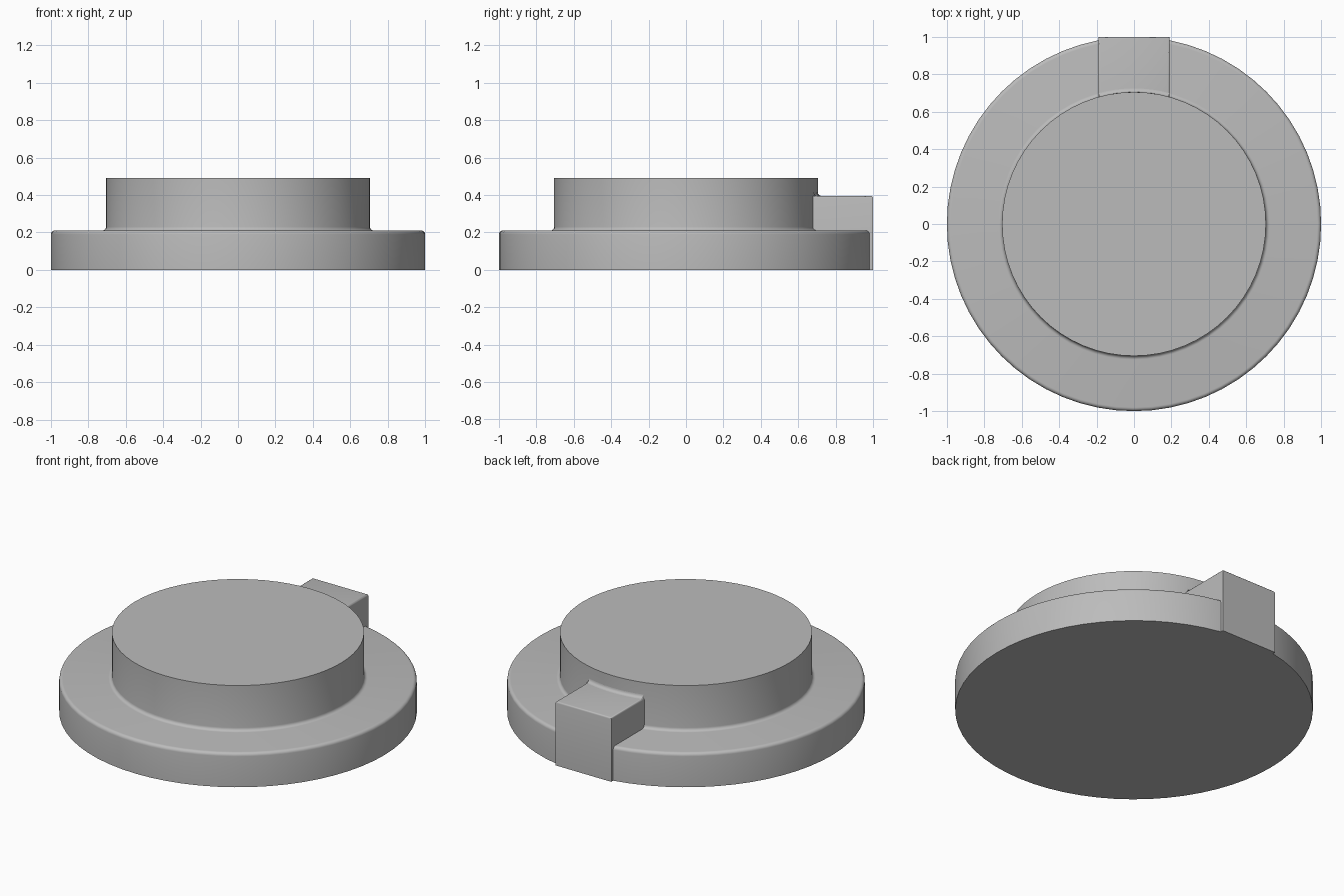
import bpy, bmesh, math

cube = bpy.data.objects.get("Cube")
if cube:
    bpy.data.objects.remove(cube, do_unlink=True)

BASE_R, BASE_H = 1.0, 0.21
HUB_R, HUB_H = 0.705, 0.49
KEY_HALF, KEY_H = 0.19, 0.395
FILLET = 0.02

grey = bpy.data.materials.new("plain grey")
grey.use_nodes = True
colour = (0.5, 0.5, 0.5, 1)
grey.diffuse_color = colour
grey.node_tree.nodes["Principled BSDF"].inputs["Base Color"].default_value = colour


def arc(cx, cz, r, start, end, steps=5):
    return [(cx + r * math.cos(math.radians(start + (end - start) * i / steps)),
             cz + r * math.sin(math.radians(start + (end - start) * i / steps)))
            for i in range(steps + 1)]


def finish(bm, name):
    bmesh.ops.remove_doubles(bm, verts=bm.verts, dist=1e-5)
    bmesh.ops.recalc_face_normals(bm, faces=bm.faces)
    mesh = bpy.data.meshes.new(name)
    bm.to_mesh(mesh)
    bm.free()
    obj = bpy.data.objects.new(name, mesh)
    bpy.context.collection.objects.link(obj)
    mesh.materials.append(grey)
    bpy.ops.object.select_all(action='DESELECT')
    obj.select_set(True)
    bpy.context.view_layer.objects.active = obj
    bpy.ops.object.shade_smooth_by_angle(angle=math.radians(35))
    return obj


def lathe(name, profile, steps, start=0.0, sweep=math.tau, closed=False):
    bm = bmesh.new()
    verts = [bm.verts.new((r * math.cos(start), r * math.sin(start), z)) for r, z in profile]
    edges = [bm.edges.new(pair) for pair in zip(verts, verts[1:])]
    if closed:
        edges.append(bm.edges.new((verts[-1], verts[0])))
    bmesh.ops.spin(bm, geom=verts + edges, cent=(0, 0, 0), axis=(0, 0, 1),
                   angle=sweep, steps=steps)
    return finish(bm, name)


# Stepped disc with a rounded rim and a fillet at the foot of the hub
lathe("stepped_disc",
      [(0, 0), (BASE_R, 0)]
      + arc(BASE_R - FILLET, BASE_H - FILLET, FILLET, 0, 90)
      + arc(HUB_R + FILLET, BASE_H + FILLET, FILLET, 270, 180)
      + [(HUB_R, HUB_H), (0, HUB_H)], 64)

# Key block running from the hub to a flat face at the back
bm = bmesh.new()
bmesh.ops.create_cube(bm, size=1)
for v in bm.verts:
    v.co = (v.co.x * 2 * KEY_HALF, 0.8 + v.co.y * 0.4, (v.co.z + 0.5) * KEY_H)
top = [e for e in bm.edges if all(v.co.z > 0.3 for v in e.verts)
       and any(v.co.y > 0.9 for v in e.verts)]
bmesh.ops.bevel(bm, geom=top, offset=0.01, segments=3, profile=0.5, affect='EDGES')
finish(bm, "key_block")

# Fillet where the key block meets the hub
half = math.asin(KEY_HALF / (HUB_R + FILLET))
lathe("key_fillet",
      arc(HUB_R + FILLET, KEY_H + FILLET, FILLET, 270, 180)
      + [(HUB_R - FILLET, KEY_H - FILLET)],
      8, math.pi / 2 - half, 2 * half, closed=True)
